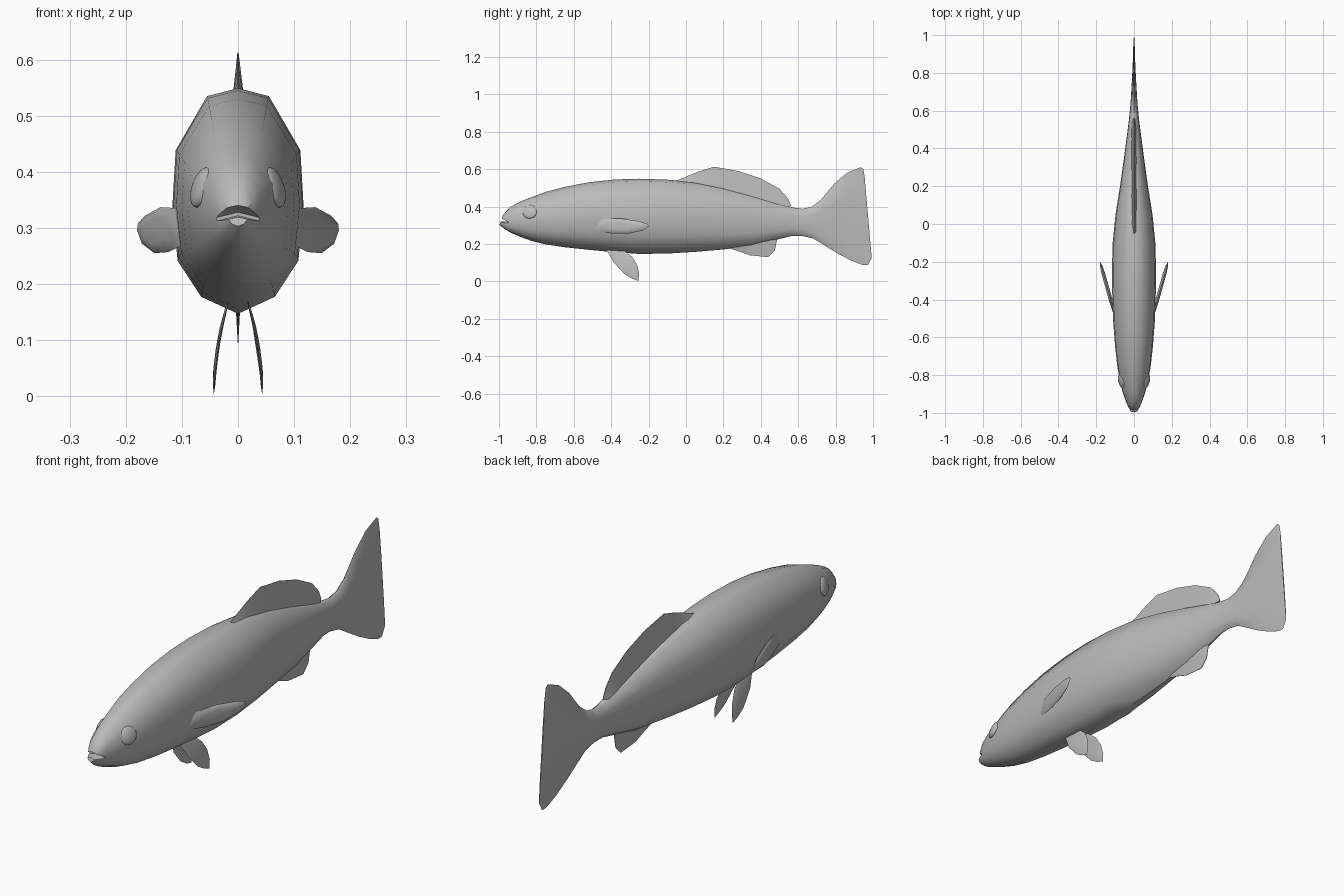
import bpy, bmesh, math
from mathutils import Matrix, Vector

cube = bpy.data.objects.get("Cube")
if cube:
    bpy.data.objects.remove(cube, do_unlink=True)

grey = bpy.data.materials.new("plain grey")
grey.use_nodes = True
colour = (0.5, 0.5, 0.5, 1)
grey.diffuse_color = colour
grey.node_tree.nodes["Principled BSDF"].inputs["Base Color"].default_value = colour


def finish(name, bm, angle=50):
    bmesh.ops.recalc_face_normals(bm, faces=bm.faces)
    mesh = bpy.data.meshes.new(name)
    bm.to_mesh(mesh)
    bm.free()
    mesh.materials.append(grey)
    ob = bpy.data.objects.new(name, mesh)
    bpy.context.collection.objects.link(ob)
    smooth(ob, angle)
    return ob


def smooth(ob, angle):
    bpy.ops.object.select_all(action='DESELECT')
    ob.select_set(True)
    bpy.context.view_layer.objects.active = ob
    bpy.ops.object.shade_smooth_by_angle(angle=math.radians(angle))


def skin(bm, rings):
    """Join closed rings of points in order and cap both ends."""
    loops = [[bm.verts.new(p) for p in ring] for ring in rings]
    n = len(loops[0])
    for a, b in zip(loops, loops[1:]):
        for i in range(n):
            j = (i + 1) % n
            bm.faces.new((a[i], a[j], b[j], b[i]))
    bm.faces.new(loops[0])
    bm.faces.new(loops[-1][::-1])


# Body and tail: twelve-sided sections, each (top y, top z, bottom y, bottom z, half width)
half = [(0, 1), (.47, .93), (.95, .45), (1, -.05), (.92, -.53), (.56, -.85), (0, -1)]
section = half + [(-x, s) for x, s in half[-2:0:-1]]
stations = [
    (-.98, .352, -.997, .303, .018), (-.965, .372, -.975, .283, .03),
    (-.94, .398, -.94, .262, .043), (-.89, .425, -.89, .24, .06),
    (-.83, .449, -.83, .218, .075), (-.75, .479, -.75, .198, .089),
    (-.65, .505, -.65, .183, .1), (-.52, .53, -.52, .169, .11),
    (-.38, .545, -.38, .156, .115), (-.25, .549, -.25, .147, .117),
    (-.1, .544, -.1, .149, .113), (.05, .53, .05, .158, .098),
    (.2, .5, .2, .171, .074), (.35, .46, .35, .19, .053),
    (.48, .42, .48, .222, .036), (.56, .397, .56, .242, .026),
    (.62, .388, .62, .243, .02), (.67, .398, .68, .23, .016),
    (.72, .435, .74, .193, .013), (.79, .52, .81, .15, .009),
    (.86, .58, .88, .113, .006), (.935, .611, .945, .087, .004),
    (.948, .6, .972, .087, .003), (.955, .56, .993, .125, .002)]
rings = []
for yt, zt, yb, zb, w in stations:
    rings.append([(w * x, yb + (yt - yb) * (s + 1) / 2, zb + (zt - zb) * (s + 1) / 2)
                  for x, s in section])
bm = bmesh.new()
skin(bm, rings)
body = finish("body", bm)

# Mouth: a wedge cut into the snout, drooping at the corners
bm = bmesh.new()
skin(bm, [[(x, y, z - abs(x) * .25) for y, z in
           ((-1.05, .365), (-.98, .339), (-.95, .328), (-.95, .322), (-1, .319), (-1.05, .319))]
          for x in (-.08, 0, .08)])
cutter = finish("mouth_cutter", bm)
cutter.hide_render = True
mod = body.modifiers.new("mouth", 'BOOLEAN')
mod.operation = 'DIFFERENCE'
mod.solver = 'EXACT'
mod.object = cutter
bpy.context.view_layer.objects.active = body
bpy.ops.object.modifier_apply(modifier="mouth")
bpy.data.objects.remove(cutter, do_unlink=True)
smooth(body, 50)


# Middle fins: wedges, thick at the root and thin at the edge
def wedge_fin(name, root, edge, thick):
    bm = bmesh.new()
    skin(bm, [[(-thick, *r), (thick, *r), (.001, *e), (-.001, *e)]
              for r, e in zip(root, edge)])
    finish(name, bm, 60)


wedge_fin("dorsal_fin",
          [(-.06, .525), (0, .52), (.06, .505), (.14, .49), (.24, .46),
           (.34, .44), (.44, .41), (.5, .4), (.53, .395)],
          [(-.05, .54), (0, .56), (.06, .585), (.15, .613), (.28, .59),
           (.4, .55), (.5, .495), (.545, .445), (.562, .405)], .014)
wedge_fin("anal_fin",
          [(.2, .2), (.28, .21), (.36, .225), (.42, .24), (.45, .25), (.46, .25)],
          [(.22, .18), (.28, .162), (.34, .14), (.44, .13), (.475, .165), (.487, .225)], .012)


# Paired fins: outlines bulged to a thin lens, then placed by a rule giving x
def paired_fin(name, outline, thick, place):
    cy = sum(p[0] for p in outline) / len(outline)
    cz = sum(p[1] for p in outline) / len(outline)
    for side, label in ((1, "left"), (-1, "right")):
        def ring(scale, off):
            pts = [(cy + (y - cy) * scale, cz + (z - cz) * scale) for y, z in outline]
            return [(side * (place(y, z) + off), y, z) for y, z in pts]
        bm = bmesh.new()
        skin(bm, [ring(.5, -thick), ring(.8, -thick * .7), ring(1, 0),
                  ring(.8, thick * .7), ring(.5, thick)])
        finish(label + "_" + name, bm, 60)


paired_fin("pectoral_fin",
           [(-.505, .272), (-.47, .335), (-.35, .337), (-.25, .322), (-.205, .308),
            (-.2, .296), (-.23, .272), (-.31, .255), (-.4, .257)],
           .01, lambda y, z: .107 + .28 * (y + .46))
paired_fin("pelvic_fin",
           [(-.43, .175), (-.385, .1), (-.33, .04), (-.29, .016), (-.255, .003),
            (-.25, .04), (-.26, .085), (-.285, .128), (-.33, .165)],
           .003, lambda y, z: .043 - .9 * z * z)

# Eyes: flattened ball set along the slope of the head
for side, label in ((1, "left"), (-1, "right")):
    bm = bmesh.new()
    turn = (Matrix.Rotation(side * math.radians(-17), 4, 'Z') @
            Matrix.Rotation(side * math.radians(-17), 4, 'Y'))
    bmesh.ops.create_uvsphere(bm, u_segments=24, v_segments=14, radius=1,
                              matrix=Matrix.Translation(Vector((side * .065, -.835, .372)))
                              @ turn @ Matrix.Diagonal((.014, .04, .037, 1)))
    finish(label + "_eye", bm, 60)
